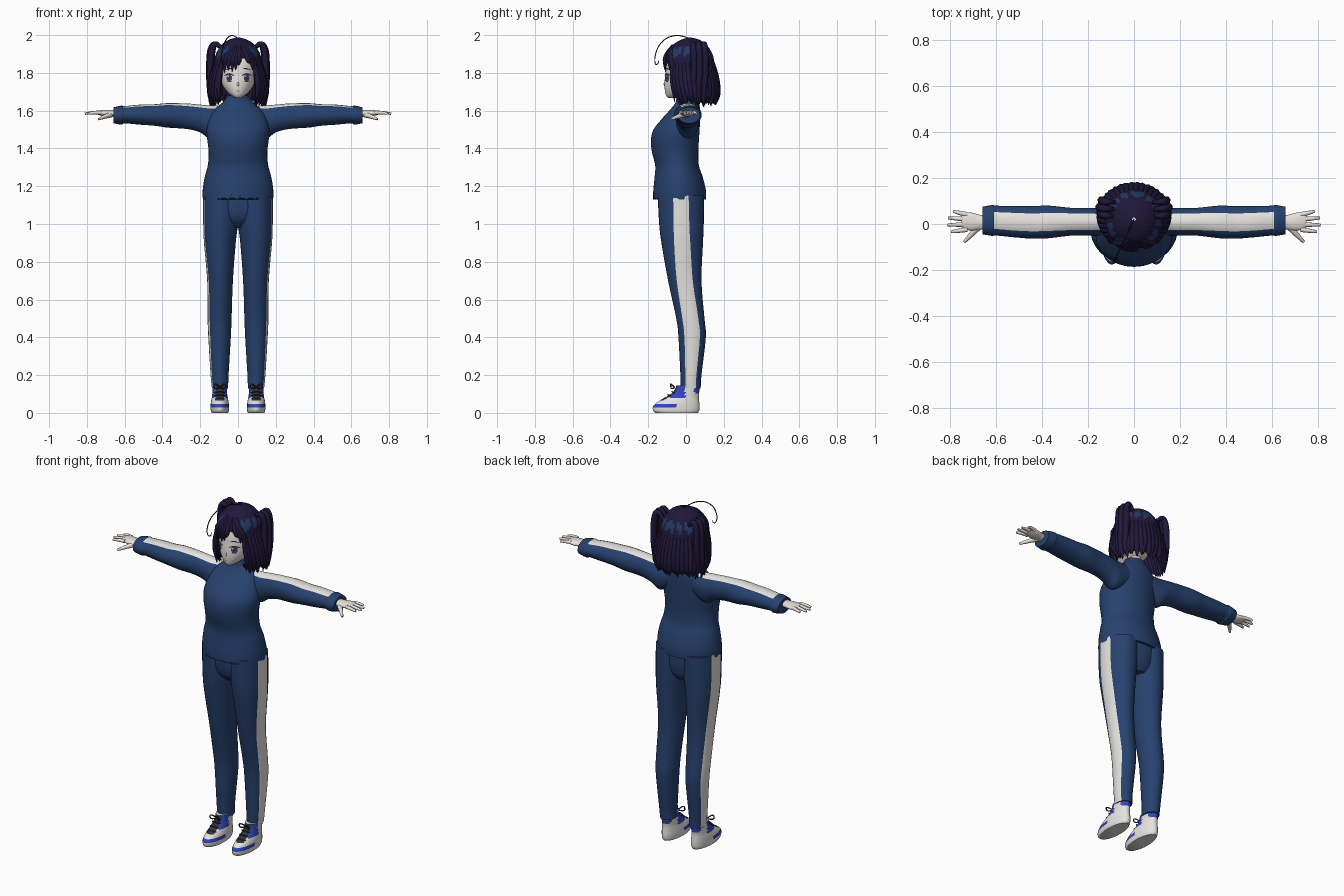
import bpy, bmesh, math, random
from mathutils import Vector
from mathutils.bvhtree import BVHTree

random.seed(4)
cube = bpy.data.objects.get("Cube")
if cube:
    bpy.data.objects.remove(cube)
built = []


def material(name, *rgb):
    m = bpy.data.materials.new(name)
    m.use_nodes = True
    m.diffuse_color = (*rgb, 1)
    m.node_tree.nodes["Principled BSDF"].inputs["Base Color"].default_value = (*rgb, 1)
    return m


navy = material("navy_cloth", .02, .053, .155)
white = material("off_white", .79, .77, .74)
skin = material("pale_skin", .8, .74, .7)
hair = material("dark_purple_hair", .014, .009, .042)
shine = material("blue_hair_shine", .016, .04, .13)
blue = material("shoe_blue", .03, .06, .5)
dark = material("dark_grey", .03, .03, .04)
iris = material("violet_iris", .06, .06, .16)
lips = material("lip_pink", .5, .25, .23)


def resample(secs, steps=4):
    """Catmull-Rom interpolation through the given sections."""
    out = []
    for i in range(len(secs) - 1):
        quad = zip(secs[max(i - 1, 0)], secs[i], secs[i + 1], secs[min(i + 2, len(secs) - 1)])
        quad = list(quad)
        for j in range(steps):
            t = j / steps
            out.append([b + .5 * t * (c - a + t * (2 * a - 5 * b + 4 * c - d + t * (3 * (b - c) + d - a)))
                        for a, b, c, d in quad])
    return out + [list(secs[-1])]


def finish(name, bm, mats):
    bmesh.ops.recalc_face_normals(bm, faces=bm.faces)
    me = bpy.data.meshes.new(name)
    bm.to_mesh(me)
    bm.free()
    for m in mats:
        me.materials.append(m)
    ob = bpy.data.objects.new(name, me)
    bpy.context.collection.objects.link(ob)
    built.append(ob)
    return ob


def loft(name, secs, mats, place=lambda t, u, v: (u, v, t), pick=None, warp=None, n=32, caps=True):
    """Skin elliptical sections (t, u0, u1, v0, v1, optional stripe half angle)."""
    bm, rings, half, m = bmesh.new(), [], n // 2, 2
    for r, (t, u0, u1, v0, v1, *a) in enumerate(resample(secs)):
        a = a[0] if a else math.pi * m / half
        ring = []
        for k in range(-half, half):
            s = abs(k)
            ang = s / m * a if s <= m else a + (s - m) / (half - m) * (math.pi - a)
            ang = math.copysign(ang, k)
            p = Vector(place(t, (u0 + u1) / 2 + (u1 - u0) / 2 * math.cos(ang),
                             (v0 + v1) / 2 + (v1 - v0) / 2 * math.sin(ang)))
            ring.append(bm.verts.new(warp(p, r, k) if warp else p))
        rings.append(ring)
    for lo, hi in zip(rings, rings[1:]):
        for j in range(n):
            q = (lo[j], lo[(j + 1) % n], hi[(j + 1) % n], hi[j])
            c = sum((v.co for v in q), Vector()) / 4
            idx = pick(c, j - half) if pick else 0
            if idx >= 0:
                bm.faces.new(q).material_index = idx
    if caps:
        bm.faces.new(rings[0])
        bm.faces.new(rings[-1])
    return finish(name, bm, mats)


def strands(name, mat, paths, depth):
    """Tapered round strands; each path is (points, radius factors)."""
    cu = bpy.data.curves.new(name, 'CURVE')
    cu.dimensions, cu.bevel_depth, cu.bevel_resolution = '3D', depth, 2
    cu.resolution_u, cu.use_fill_caps = 5, True
    for pts, radii in paths:
        sp = cu.splines.new('NURBS')
        sp.points.add(len(pts) - 1)
        for p, co, r in zip(sp.points, pts, radii):
            p.co, p.radius = (*co, 1), r
        sp.order_u, sp.use_endpoint_u = 3, True
    cu.materials.append(mat)
    ob = bpy.data.objects.new(name, cu)
    bpy.context.collection.objects.link(ob)
    bpy.ops.object.select_all(action='DESELECT')
    ob.select_set(True)
    bpy.context.view_layer.objects.active = ob
    bpy.ops.object.convert(target='MESH')
    built.append(bpy.context.view_layer.objects.active)


def sym(rows):
    return [(z, -w, w, f, b) for z, w, f, b in rows]


# Sweatshirt body with a zigzag front hem
def hem(p, r, k):
    if r == 0 and k % 2 and p.y < -.02:
        p.z += .04
    return p


loft("sweatshirt", sym([
    (1.13, .186, -.174, .106), (1.18, .187, -.173, .105), (1.25, .176, -.166, .088),
    (1.31, .16, -.163, .068), (1.38, .155, -.18, .065), (1.44, .162, -.186, .068),
    (1.5, .166, -.172, .072), (1.56, .152, -.125, .075), (1.61, .122, -.08, .075),
    (1.645, .08, -.055, .065), (1.68, .055, -.05, .05)]), [navy], warp=hem, n=48)
loft("trouser_seat", sym([(.98, .07, -.08, .06), (1.02, .13, -.125, .082),
                          (1.08, .162, -.143, .09), (1.16, .165, -.146, .092)]), [navy])


# Trouser legs, sleeves, hands and shoes, once for each side
def leg_stripe(c, k):
    return int(-2 <= k < 2)


def sleeve_stripe(c, k):
    return int(-2 <= k < 2 and abs(c.x) < .605)


def shoe_colour(c, k):
    across = abs(abs(c.x) - .096)
    if c.z > .065 and across < .022 and c.y < -.01:
        return 2
    patch = c.z > .078 and -.085 < c.y < -.005
    toe_line = .03 < c.z < .045 and c.y < -.05
    return int(patch or toe_line or (c.y > .045 and c.z > .1))


for side, s in (("left", 1), ("right", -1)):
    def upright(t, u, v): return (s * u, v, t)
    def outward(t, u, v): return (s * t, v, u)

    loft(side + "_trouser_leg", [
        (.13, .052, .138, -.028, .078, .55), (.2, .05, .145, -.03, .082, .55),
        (.4, .038, .157, -.04, .105, .6), (.5, .034, .161, -.052, .098, .6),
        (.7, .027, .163, -.095, .082, .5), (.9, .012, .18, -.13, .09, .4),
        (1.0, 0, .184, -.142, .094, .36), (1.15, -.01, .184, -.15, .096, .34)],
        [navy, white], upright, leg_stripe)
    loft(side + "_sleeve", [
        (.08, 1.49, 1.625, -.03, .06, .6), (.15, 1.455, 1.628, -.05, .068, .62),
        (.2, 1.485, 1.632, -.05, .07, .65), (.27, 1.503, 1.638, -.05, .07, .65),
        (.37, 1.51, 1.64, -.062, .08, .58), (.44, 1.52, 1.634, -.064, .078, .58),
        (.52, 1.526, 1.632, -.058, .078, .6), (.6, 1.533, 1.624, -.05, .08, .6),
        (.615, 1.526, 1.627, -.052, .083, .6), (.658, 1.533, 1.618, -.045, .075, .6)],
        [navy, white], outward, sleeve_stripe)
    loft(side + "_palm", [
        (.64, 1.565, 1.605, -.02, .035), (.67, 1.567, 1.603, -.025, .04),
        (.71, 1.57, 1.603, -.028, .05), (.74, 1.578, 1.6, -.022, .05),
        (.75, 1.583, 1.596, -.015, .045)], [skin], outward)
    tips = ((-.024, -.034, .795), (-.002, -.004, .811), (.02, .026, .808), (.041, .055, .785))
    fingers = [([(s * .725, y0, 1.589), (s * .76, (y0 + y1) / 2, 1.592), (s * tip, y1, 1.584)],
                (1, 1, .55)) for y0, y1, tip in tips]
    fingers.append(([(s * .67, -.005, 1.58), (s * .705, -.045, 1.57), (s * .738, -.078, 1.555)],
                    (1.5, 1.15, .6)))
    strands(side + "_fingers", skin, fingers, .0105)

    loft(side + "_shoe", [
        (0, .052, .14, -.162, .062), (.012, .048, .144, -.174, .07), (.035, .047, .145, -.174, .072),
        (.06, .05, .143, -.148, .07), (.085, .055, .138, -.105, .068), (.11, .058, .135, -.068, .07),
        (.145, .058, .134, -.05, .072)], [white, blue, dark], upright, shoe_colour)
    laces = [([(s * .07, y + .012, z), (s * .096, y - .012, z + .012), (s * .122, y + .012, z)], (1, 1, 1))
             for y, z in ((-.115, .072), (-.095, .09), (-.075, .107))]
    for d in (-1, 1):
        x = s * .096
        laces.append(([(x, -.06, .135), (x + d * .02, -.085, .16), (x + d * .036, -.08, .14),
                       (x + d * .02, -.078, .125), (x, -.06, .135)], (1,) * 5))
    strands(side + "_laces", dark, laces, .0035)

# Neck, head and nose
loft("neck", sym([(1.62, .042, -.04, .045), (1.66, .036, -.038, .04), (1.72, .036, -.04, .04)]), [skin])
head = loft("head", sym([
    (1.666, .01, -.092, -.06), (1.678, .032, -.104, -.02), (1.7, .058, -.111, .04),
    (1.74, .084, -.114, .09), (1.8, .098, -.109, .11), (1.86, .1, -.1, .12),
    (1.92, .08, -.07, .1), (1.95, .04, -.03, .07)]), [skin])
strands("nose", skin, [([(0, -.108, 1.755), (0, -.117, 1.737), (0, -.108, 1.73)], (.4, 1, .5))], .008)
face_tree = BVHTree.FromPolygons([v.co for v in head.data.vertices],
                                 [tuple(p.vertices) for p in head.data.polygons])


# Painted face details: thin ellipses laid onto the head surface
def decal(name, mat, cx, cz, rx, rz, lift, bend=0, tilt=0):
    bm, n, rings = bmesh.new(), 20, []
    for r in (.02, .5, 1):
        ring = []
        for i in range(n):
            a = math.tau * i / n
            x, z = rx * r * math.cos(a), rz * r * math.sin(a)
            z += tilt * x - bend * (x / rx) ** 2
            hit = face_tree.ray_cast(Vector((cx + x, -1, cz + z)), Vector((0, 1, 0)))[0]
            ring.append(bm.verts.new((cx + x, (hit.y if hit else -.09) - lift, cz + z)))
        rings.append(ring)
    bm.faces.new(rings[0])
    for lo, hi in zip(rings, rings[1:]):
        for j in range(n):
            bm.faces.new((lo[j], lo[j - 1], hi[j - 1], hi[j]))
    finish(name, bm, [mat])


for side, s in (("left", 1), ("right", -1)):
    x = s * .046
    decal(side + "_eye_white", white, x, 1.773, .023, .02, .002)
    decal(side + "_iris", iris, x, 1.773, .015, .02, .0035)
    decal(side + "_pupil", dark, x, 1.775, .007, .01, .005)
    decal(side + "_eye_glint", white, x - .006, 1.782, .004, .005, .006)
    decal(side + "_lashes", dark, x, 1.794, .027, .0045, .006, .01)
    decal(side + "_lower_lashes", dark, x, 1.753, .015, .0015, .004, -.004)
    decal(side + "_brow", hair, x, 1.822, .021, .003, .004, .004, -s * .15)
decal("mouth", lips, 0, 1.703, .012, .0025, .003, -.002)

# Bob haircut: shell with an open face window and a blue shine band
bob = sym([(1.655, .142, -.06, .16), (1.7, .145, -.085, .164), (1.78, .134, -.103, .156),
           (1.85, .127, -.11, .15), (1.9, .117, -.103, .14), (1.95, .086, -.068, .108),
           (1.977, .045, -.022, .067), (1.987, .008, .012, .028)])


def bob_colour(c, k):
    front_angle = abs(math.atan2(c.x, .03 - c.y))
    if c.z < 1.872 and front_angle < .74:
        return -1
    wave = .009 * (k % 3)
    return int(1.88 + wave < c.z < 1.925 + wave and k % 8 not in (0, 5))


loft("hair_shell", bob, [hair, shine], pick=bob_colour, n=48, caps=False)
shell = resample(bob, 8)


def on_bob(a, z, k):
    _, u0, u1, v0, v1 = min(shell, key=lambda q: abs(q[0] - z))
    return (k * u1 * math.sin(a), (v0 + v1) / 2 - k * (v1 - v0) / 2 * math.cos(a), z)


locks = []
for i in range(30):
    a = .84 + (math.tau - 1.68) * i / 29
    tip = 1.625 + random.uniform(-.012, .022)
    b = a + random.uniform(-.07, .07)
    locks.append(([on_bob(a, 1.88, .92), on_bob(a, 1.8, 1), on_bob(a, 1.72, 1.02),
                   on_bob(b, 1.67, 1.01), (*on_bob(b, 1.66, .96)[:2], tip)], (.4, 1, 1.1, 1, .08)))
strands("hair_locks", hair, locks, .018)

# Parted fringe, face-framing locks and gathered side tufts
fringe = []
for root, end, low in ((-.03, -.088, 1.755), (-.03, -.07, 1.8), (-.02, -.05, 1.812), (-.01, -.03, 1.805),
                       (0, -.012, 1.815), (.01, .004, 1.84), (.03, .06, 1.85), (.04, .075, 1.815),
                       (.045, .09, 1.755)):
    def bang(x, z, k): return on_bob(math.asin(x / .125), z, k)
    fringe.append(([bang(root, 1.945, .97), bang((root + end) / 2, 1.9, 1.0),
                    bang(end, 1.855, 1.02), (*bang(end, 1.84, 1.02)[:2], low)], (.5, 1, 1, .1)))
for s in (-1, 1):
    fringe.append(([(s * .085, -.07, 1.87), (s * .1, -.075, 1.78), (s * .105, -.065, 1.7),
                    (s * .095, -.06, 1.645)], (.7, 1, .8, .1)))
strands("fringe", hair, fringe, .0145)
tufts = []
for s in (-1, 1):
    for y, out in ((.035, .142), (.065, .148), (.095, .138)):
        tufts.append(([(s * .085, y, 1.925), (s * .115, y, 1.965), (s * out, y + .005, 1.93),
                       (s * (out + .004), y + .01, 1.82), (s * (out + .004), y, 1.7),
                       (s * out, y - .005, 1.625)], (.5, .8, 1, 1, .8, .1)))
strands("side_tufts", hair, tufts, .018)

# Single long curled flyaway hair
strands("flyaway_hair", hair, [([(0, .02, 1.98), (-.02, -.02, 2.0), (-.05, -.09, 1.995), (-.08, -.145, 1.95),
                                 (-.09, -.168, 1.88), (-.08, -.162, 1.84), (-.07, -.145, 1.85),
                                 (-.075, -.145, 1.865)], (1, 1, 1, 1, 1, .9, .8, .6))], .0028)

# Smooth shading with kept edges
bpy.ops.object.select_all(action='DESELECT')
for ob in built:
    ob.select_set(True)
bpy.context.view_layer.objects.active = built[0]
bpy.ops.object.shade_smooth_by_angle(angle=math.radians(50))
